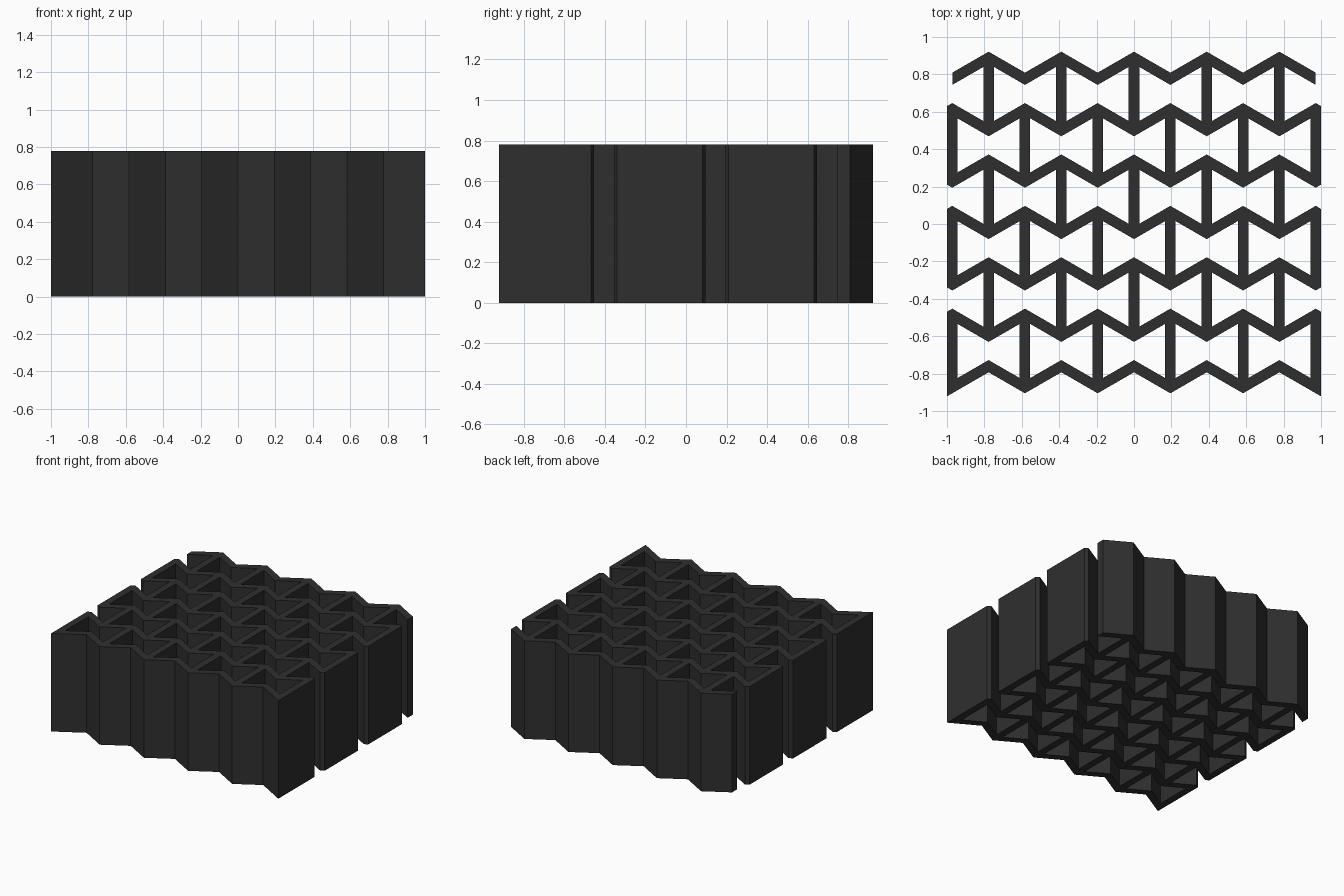
import bpy, bmesh, math

if "Cube" in bpy.data.objects:
    bpy.data.objects.remove(bpy.data.objects["Cube"])

PITCH = 0.19434              # column spacing
HALF = 0.0283                # half wall thickness
EDGE = 5 * PITCH             # x of the outermost columns
RISE = PITCH * math.tan(math.radians(30))
THICK = 2 * HALF / math.cos(math.radians(30))   # wall thickness measured along y
ROW_STEP, FIRST_PEAK, HEIGHT = 0.2748, -0.7275, 0.78
ROWS, COLS = 7, 11

bm = bmesh.new()
cache = {}


def ridge(row, x):
    """Upper edge of a zigzag row: peaks on columns whose parity differs from the row's."""
    u = abs(x)
    if row == 0 and u > EDGE:            # front corners run on to a point
        drop = u - EDGE + PITCH
    else:
        phase = (x + EDGE) / PITCH + row + 1
        drop = abs((phase + 1) % 2 - 1) * PITCH
    return FIRST_PEAK + row * ROW_STEP - RISE * drop / PITCH


def vert(row, col, side, lower):
    key = (row, col, side, lower)
    if key not in cache:
        x = -EDGE + col * PITCH + side * HALF
        cache[key] = bm.verts.new((x, ridge(row, x) - lower * THICK, 0))
    return cache[key]


# zigzag rows
for row in range(ROWS):
    stations = [(c, s) for c in range(COLS) for s in (-1, 0, 1)]
    if row == ROWS - 1:                  # back row stops at the outer columns
        stations = stations[1:-1]
    for a, b in zip(stations, stations[1:]):
        bm.faces.new((vert(row, *a, 1), vert(row, *b, 1),
                      vert(row, *b, 0), vert(row, *a, 0)))

# straight ribs from each valley to the peak of the next row
for row in range(ROWS - 1):
    for col in range(row % 2, COLS, 2):
        bm.faces.new([vert(row, col, s, 0) for s in (-1, 0, 1)] +
                     [vert(row + 1, col, s, 1) for s in (1, 0, -1)])

# raise the flat lattice into a solid
result = bmesh.ops.extrude_face_region(bm, geom=bm.faces[:], use_keep_orig=True)
top = [g for g in result["geom"] if isinstance(g, bmesh.types.BMVert)]
bmesh.ops.translate(bm, verts=top, vec=(0, 0, HEIGHT))
bmesh.ops.recalc_face_normals(bm, faces=bm.faces[:])

mesh = bpy.data.meshes.new("honeycomb_lattice")
bm.to_mesh(mesh)
bm.free()
lattice = bpy.data.objects.new("honeycomb_lattice", mesh)
bpy.context.collection.objects.link(lattice)

mat = bpy.data.materials.new("dark grey")
mat.diffuse_color = (0.028, 0.028, 0.028, 1)
mat.use_nodes = True
mat.node_tree.nodes["Principled BSDF"].inputs["Base Color"].default_value = mat.diffuse_color
mesh.materials.append(mat)
